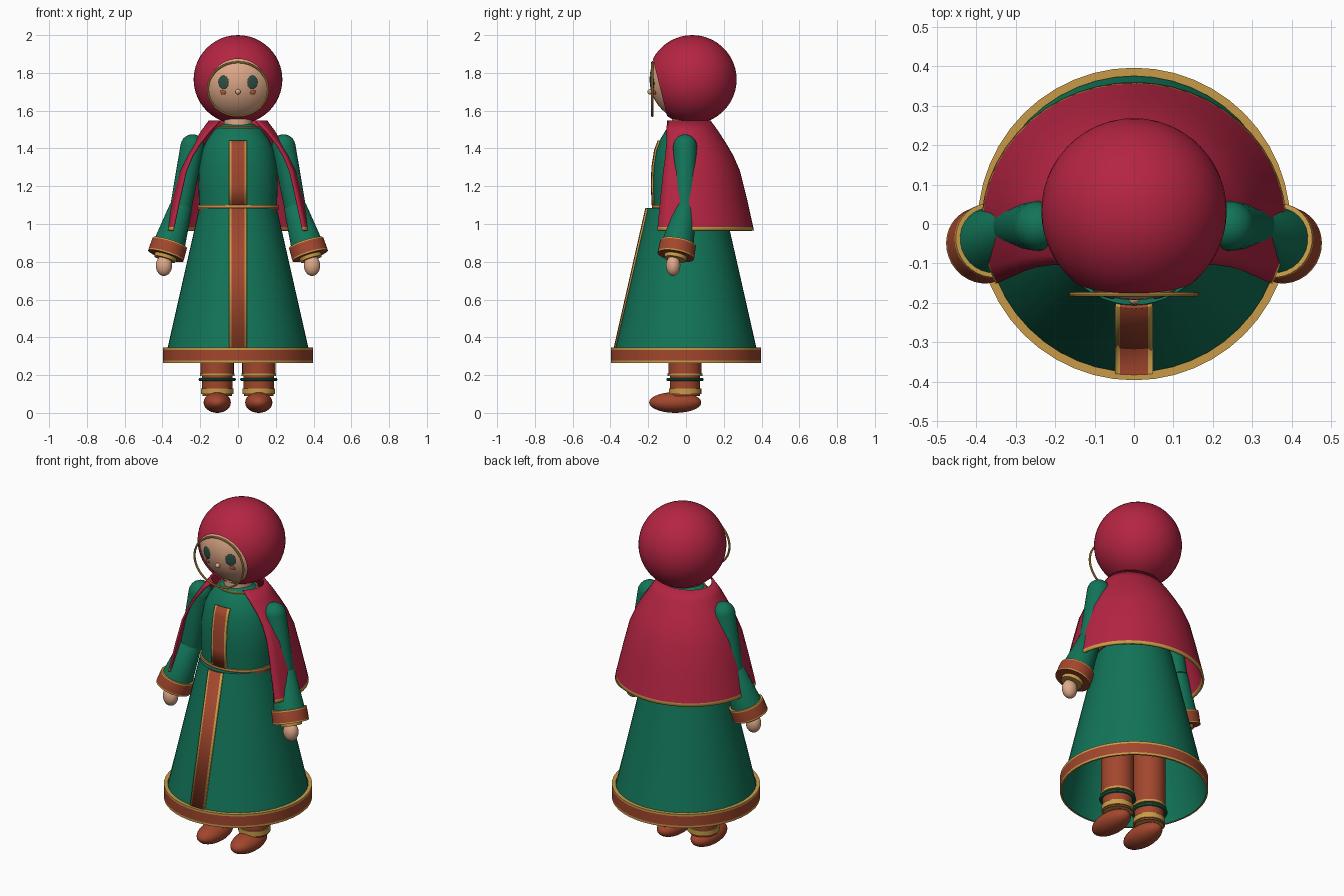
import bpy, bmesh, math
from mathutils import Matrix, Vector

if "Cube" in bpy.data.objects:
    bpy.data.objects.remove(bpy.data.objects["Cube"])

COLORS = {
    "crimson": (0.46, 0.018, 0.055), "green": (0.006, 0.175, 0.098),
    "rust": (0.36, 0.062, 0.026), "gold": (0.58, 0.33, 0.065),
    "skin": (0.74, 0.40, 0.25), "eye_green": (0.03, 0.08, 0.06),
    "cheek_red": (0.55, 0.12, 0.05),
}
MATS = {}
for key, c in COLORS.items():
    MATS[key] = bpy.data.materials.new(key)
    MATS[key].diffuse_color = (*c, 1)


def finish(name, bm, mats, matrix=None, thickness=0):
    """Turn a bmesh into an object with the listed materials."""
    bmesh.ops.remove_doubles(bm, verts=bm.verts, dist=1e-5)
    if matrix:
        bm.transform(matrix)
    bmesh.ops.recalc_face_normals(bm, faces=bm.faces)
    me = bpy.data.meshes.new(name)
    bm.to_mesh(me)
    bm.free()
    for m in mats:
        me.materials.append(MATS[m])
    ob = bpy.data.objects.new(name, me)
    bpy.context.collection.objects.link(ob)
    if thickness:
        mod = ob.modifiers.new("thickness", 'SOLIDIFY')
        mod.thickness, mod.offset = thickness, 0
    return ob


def grid(name, rows, colour, thickness=0, matrix=None):
    """Skin rows of points; colour is one name or a rule (row, column) -> name."""
    bm = bmesh.new()
    vs = [[bm.verts.new(p) for p in row] for row in rows]
    used = []
    for i in range(len(vs) - 1):
        for j in range(len(vs[0]) - 1):
            f = bm.faces.new((vs[i][j], vs[i][j + 1], vs[i + 1][j + 1], vs[i + 1][j]))
            c = colour if isinstance(colour, str) else colour(i, j)
            if c not in used:
                used.append(c)
            f.material_index = used.index(c)
    return finish(name, bm, used, matrix, thickness)


def lathe(name, profile, colour, matrix=None, ysc=1, seg=40):
    """Revolve (radius, height) points; colour is a name or one per segment."""
    rows = [[(r * math.cos(2 * math.pi * j / seg), ysc * r * math.sin(2 * math.pi * j / seg), z)
             for j in range(seg + 1)] for r, z in profile]
    rule = colour if isinstance(colour, str) else (lambda i, j: colour[i])
    return grid(name, rows, rule, matrix=matrix)


def ball(name, loc, radii, colour, rot=None, seg=28):
    bm = bmesh.new()
    bmesh.ops.create_uvsphere(bm, u_segments=seg, v_segments=seg // 2, radius=1)
    m = Matrix.Translation(loc) @ (rot or Matrix()) @ Matrix.Diagonal((*radii, 1))
    return finish(name, bm, [colour], m)


def aim(a, b):
    """Frame at a with its z axis pointing to b."""
    return Matrix.Translation(a) @ (b - a).to_track_quat('Z', 'Y').to_matrix().to_4x4()


def ring(name, loc, rx, rz, tube, colour, upright=False):
    prof = [(1 + 0, 0)]
    prof = [(rx + tube * math.cos(t * math.pi / 4), tube * math.sin(t * math.pi / 4)) for t in range(9)]
    m = Matrix.Translation(loc)
    if upright:
        m = m @ Matrix.Diagonal((1, 1, rz / rx, 1)) @ Matrix.Rotation(math.pi / 2, 4, 'X')
        return lathe(name, prof, colour, m, seg=48)
    return lathe(name, prof, colour, m, ysc=rz / rx, seg=48)


# Skirt, hem band, torso, belt and collar
lathe("skirt", [(0, 1.085), (0.205, 1.085), (0.39, 0.268)], "green", seg=48)
lathe("hem_band", [(0.375, 0.345), (0.396, 0.345), (0.396, 0.333), (0.396, 0.277),
                   (0.396, 0.265), (0.386, 0.265)],
      ["gold", "gold", "rust", "gold", "gold"], seg=48)
TORSO = [(0.205, 1.07), (0.21, 1.2), (0.207, 1.3), (0.19, 1.39), (0.168, 1.44), (0.125, 1.5), (0.08, 1.53)]
lathe("torso", TORSO, "green", ysc=0.84)
lathe("belt", [(0.2, 1.075), (0.215, 1.075), (0.215, 1.09), (0.215, 1.1), (0.2, 1.1)],
      ["rust", "rust", "gold", "gold"], ysc=0.84)
lathe("neck", [(0.075, 1.48), (0.075, 1.58)], "skin")
ring("collar_trim", (0, 0, 1.51), 0.108, 0.092, 0.007, "gold")


# Front placket: two gold-edged strips that follow torso and skirt
def placket(name, stations):
    xs = (-0.047, -0.035, 0, 0.035, 0.047)
    rows = [[(x, -ry * math.sqrt(1 - (x / rx) ** 2) - 0.005, z) for x in xs] for rx, ry, z in stations]
    grid(name, rows, lambda i, j: "gold" if j in (0, 3) else "rust", thickness=0.009)


placket("torso_placket", [(r, r * 0.84, max(z, 1.1)) for r, z in TORSO[:5]])
placket("skirt_placket", [(0.206, 0.206, 1.083), (0.373, 0.373, 0.345)])

# Cape: open-fronted shell, gold along the lower edge
CAPE = [(0.15, 0.125, 1.545, 50), (0.19, 0.165, 1.49, 38), (0.235, 0.21, 1.42, 29), (0.27, 0.245, 1.36, 26),
        (0.305, 0.28, 1.28, 25), (0.34, 0.315, 1.14, 25), (0.377, 0.35, 0.983, 25), (0.381, 0.354, 0.965, 25)]
cape_rows = []
for rx, ry, z, over in CAPE:
    start, span = math.radians(-over), math.radians(180 + 2 * over)
    cape_rows.append([(rx * math.cos(start + span * j / 32), ry * math.sin(start + span * j / 32), z)
                      for j in range(33)])
grid("cape", cape_rows, lambda i, j: "gold" if i == len(CAPE) - 2 else "crimson", thickness=0.012)

# Hood: sphere with a round face opening tilted a little down
C, R = Vector((0, 0.033, 1.765)), 0.235
tilt = math.radians(14)
angles = [math.radians(41.5 + (180 - 41.5) * i / 20) for i in range(21)]
lathe("hood", [(R * math.sin(t), R * math.cos(t)) for t in angles], "crimson",
      aim(C, C + Vector((0, -math.cos(tilt), -math.sin(tilt)))), seg=48)
ring("face_trim", (0, -0.178, 1.714), 0.159, 0.143, 0.006, "gold", upright=True)

# Face with eyes, cheeks and nose
FR = 0.226
ball("face", C, (FR, FR, FR), "skin", seg=48)


def on_face(name, x, z, rx, rz, colour):
    d = Vector((x, -math.sqrt(FR ** 2 - x ** 2 - (z - C.z) ** 2), z - C.z))
    rot = d.to_track_quat('-Y', 'Z').to_matrix().to_4x4()
    ball(name, C + d, (rx, 0.0045, rz), colour, rot, seg=20)


for s in (-1, 1):
    on_face("eye", s * 0.077, 1.75, 0.03, 0.036, "eye_green")
    on_face("cheek", s * 0.08, 1.697, 0.017, 0.012, "cheek_red")
ball("nose", (0, -0.19, 1.7), (0.014, 0.014, 0.014), "skin", seg=16)

for s in (-1, 1):
    side = "left" if s > 0 else "right"
    # Sleeve: upper arm with round shoulder, flared forearm, cuff, hand
    shoulder, elbow = Vector((s * 0.242, -0.005, 1.41)), Vector((s * 0.302, -0.006, 1.09))
    wrist = Vector((s * 0.372, -0.048, 0.865))
    n = (elbow - shoulder).length
    cap = [(0.063 * math.sin(t * math.pi / 12), -0.065 * math.cos(t * math.pi / 12)) for t in range(7)]
    lathe(side + "_upper_arm", cap + [(0.057, n), (0.03, n + 0.03), (0, n + 0.035)], "green",
          aim(shoulder, elbow), seg=28)
    n = (wrist - elbow).length
    lathe(side + "_forearm", [(0, -0.03), (0.04, -0.025), (0.06, 0), (0.088, n)], "green",
          aim(elbow, wrist), seg=28)
    tip = wrist + (wrist - elbow)
    lathe(side + "_cuff", [(0.08, -0.038), (0.095, -0.038), (0.096, -0.03), (0.098, 0.028),
                           (0.098, 0.036), (0.06, 0.036), (0.058, 0.055), (0, 0.055)],
          ["gold", "gold", "rust", "gold", "rust", "gold", "gold"], aim(wrist, tip), seg=32)
    ball(side + "_hand", (s * 0.392, -0.068, 0.78), (0.043, 0.038, 0.055), "skin")

    # Boot leg with trim bands, and shoe
    at = Matrix.Translation((s * 0.11, -0.005, 0))
    lathe(side + "_leg", [(0.078, 0.09), (0.08, 0.13), (0.08, 0.195), (0.088, 0.205), (0.088, 0.6), (0, 0.6)],
          "rust", at, seg=32)
    lathe(side + "_ankle_band", [(0, 0.1), (0.086, 0.1), (0.086, 0.13), (0.07, 0.13)], "gold", at, seg=32)
    lathe(side + "_calf_band", [(0.08, 0.195), (0.092, 0.195), (0.092, 0.208), (0.08, 0.208)], "gold", at, seg=32)
    ring(side + "_green_band", (s * 0.11, -0.005, 0.177), 0.09, 0.09, 0.009, "green")
    ball(side + "_shoe", (s * 0.11, -0.057, 0.055), (0.072, 0.138, 0.055), "rust")

# Smooth shading that keeps hard edges
bpy.ops.object.select_all(action='SELECT')
bpy.context.view_layer.objects.active = bpy.data.objects["skirt"]
bpy.ops.object.shade_smooth_by_angle(angle=math.radians(35))

for m in bpy.data.materials:
    if m.users and not m.is_grease_pencil:
        m.use_nodes = True
        m.node_tree.nodes["Principled BSDF"].inputs["Base Color"].default_value = m.diffuse_color
